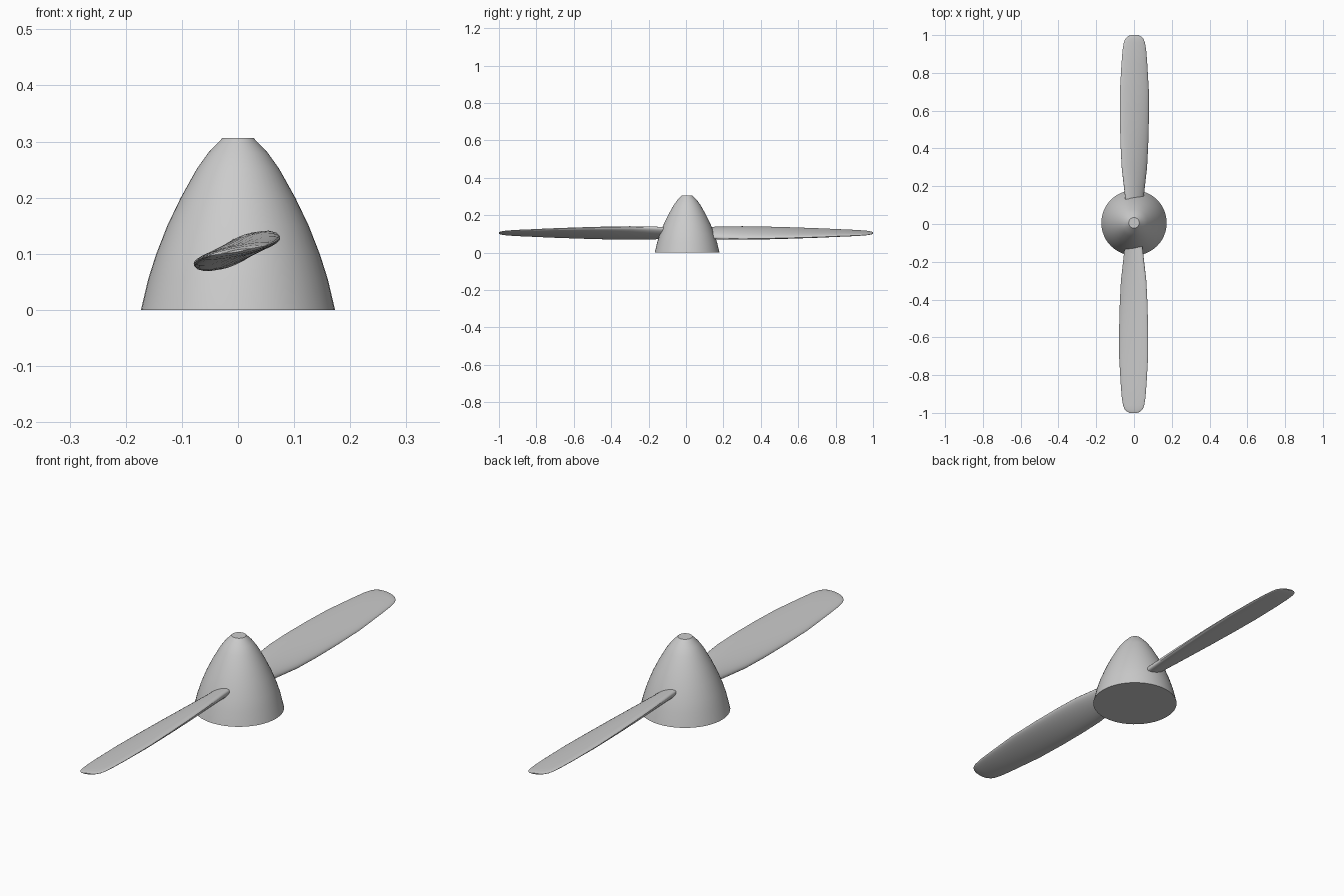
import bpy, bmesh, math
from mathutils import Matrix

if "Cube" in bpy.data.objects:
    bpy.data.objects.remove(bpy.data.objects["Cube"])


def loft(name, rings):
    """Skin a list of equal-length rings, capping both ends."""
    bm = bmesh.new()
    rows = [[bm.verts.new(p) for p in ring] for ring in rings]
    n = len(rows[0])
    for a, b in zip(rows, rows[1:]):
        for i in range(n):
            j = (i + 1) % n
            bm.faces.new((a[i], a[j], b[j], b[i]))
    bm.faces.new(rows[0])
    bm.faces.new(rows[-1])
    bmesh.ops.recalc_face_normals(bm, faces=bm.faces)
    mesh = bpy.data.meshes.new(name)
    bm.to_mesh(mesh)
    bm.free()
    obj = bpy.data.objects.new(name, mesh)
    bpy.context.collection.objects.link(obj)
    bpy.context.view_layer.objects.active = obj
    obj.select_set(True)
    bpy.ops.object.shade_smooth_by_angle(angle=math.radians(35))
    obj.select_set(False)
    return obj


def angles(n):
    return [2 * math.pi * i / n for i in range(n)]


# Spinner: bullet-shaped hub with a small flat nose
profile = [(0.173, 0), (0.160, 0.055), (0.146, 0.099), (0.126, 0.15),
           (0.102, 0.2), (0.073, 0.252), (0.053, 0.28), (0.028, 0.306)]
loft("spinner", [[(r * math.cos(t), 0.006 + r * math.sin(t), z)
                  for t in angles(48)] for r, z in profile])

# Blade stations: distance, half chord, half thickness, pitch in degrees
stations = [(0.05, 0.045, 0.021, 33), (0.17, 0.059, 0.021, 29),
            (0.30, 0.074, 0.020, 25), (0.42, 0.079, 0.019, 22),
            (0.55, 0.081, 0.017, 19), (0.70, 0.080, 0.014, 16),
            (0.85, 0.070, 0.011, 13), (0.92, 0.064, 0.009, 12),
            (0.96, 0.057, 0.007, 11), (0.98, 0.049, 0.006, 10),
            (0.993, 0.036, 0.004, 10), (1.0, 0.020, 0.002, 10)]


def section(y, a, b, pitch):
    c, s = math.cos(math.radians(pitch)), math.sin(math.radians(pitch))
    pts = []
    for t in angles(28):
        u, v = a * math.cos(t), b * math.sin(t)
        pts.append((u * c - v * s - 0.002, -y, 0.105 + u * s + v * c))
    return pts


# Two twisted blades, half a turn apart
for name, turn in (("front_blade", 0), ("rear_blade", math.pi)):
    blade = loft(name, [section(*st) for st in stations])
    blade.data.transform(Matrix.Rotation(turn, 4, "Z"))
